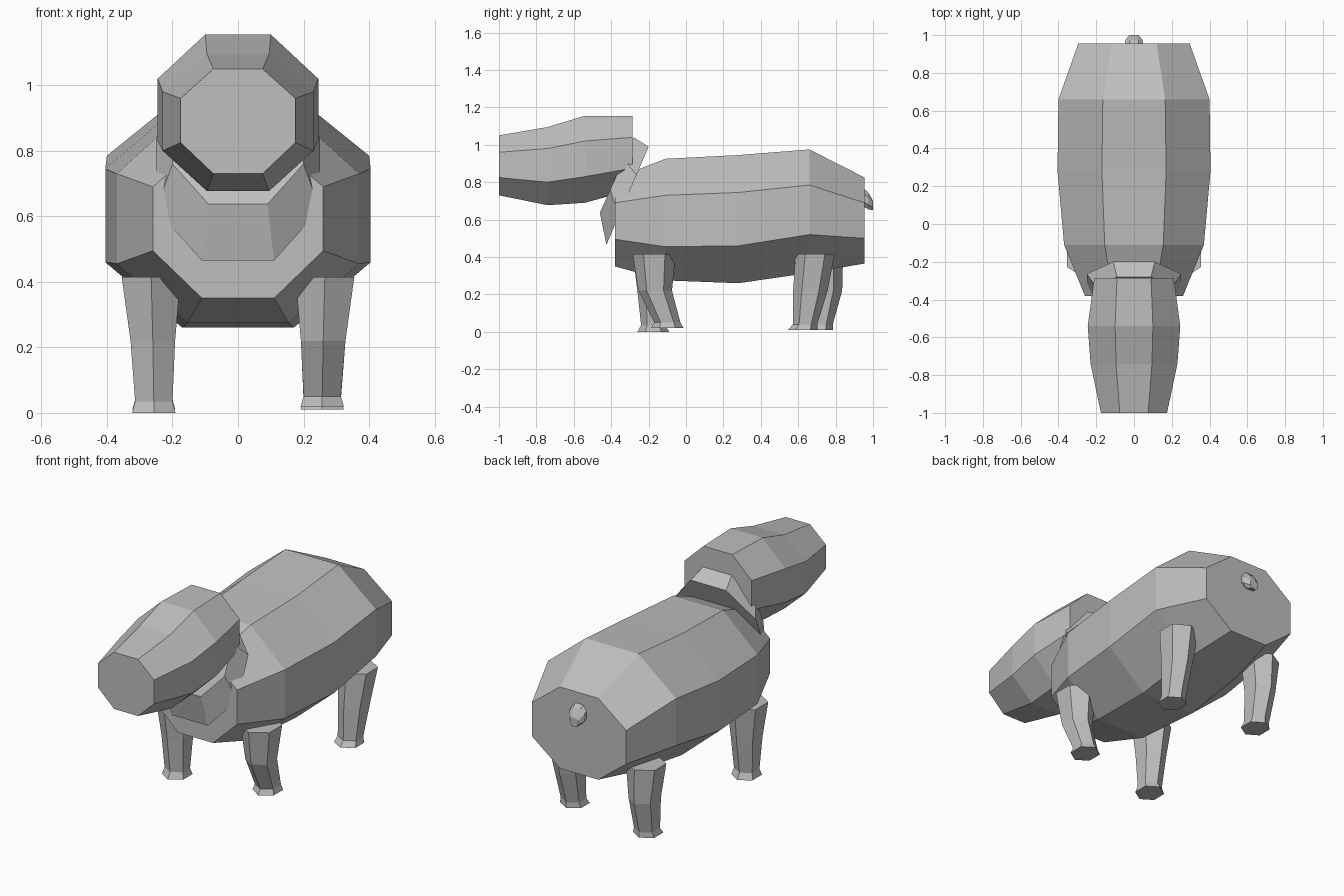
import bpy
import bmesh
from math import sin, cos, pi

cube = bpy.data.objects.get("Cube")
if cube:
    bpy.data.objects.remove(cube, do_unlink=True)

grey = bpy.data.materials.new("plain grey")
grey.use_nodes = True
colour = (0.52, 0.52, 0.52, 1)
grey.diffuse_color = colour
grey.node_tree.nodes["Principled BSDF"].inputs["Base Color"].default_value = colour


def loft(name, rings):
    """Skin a list of equal-sized point rings and cap both ends."""
    bm = bmesh.new()
    rows = [[bm.verts.new(p) for p in ring] for ring in rings]
    count = len(rows[0])
    for a, b in zip(rows, rows[1:]):
        for i in range(count):
            j = (i + 1) % count
            bm.faces.new((a[i], a[j], b[j], b[i]))
    bm.faces.new(rows[0])
    bm.faces.new(rows[-1])
    bmesh.ops.recalc_face_normals(bm, faces=bm.faces)
    mesh = bpy.data.meshes.new(name)
    bm.to_mesh(mesh)
    bm.free()
    mesh.materials.append(grey)
    obj = bpy.data.objects.new(name, mesh)
    bpy.context.collection.objects.link(obj)
    return obj


def octagon(y, flat, wide, top, upper, lower, bottom, lean=0):
    """Mirrored eight-sided section across y, leaning back with height."""
    half = [(flat, top), (wide, upper), (wide, lower), (flat, bottom)]
    outline = half + [(-x, z) for x, z in reversed(half)]
    middle = (top + bottom) / 2
    return [(x, y + lean * (z - middle), z) for x, z in outline]


def hexagon(x, y, z, rx, ry):
    """Horizontal six-sided section with corners to front and back."""
    return [(x + rx * sin(i * pi / 3) / sin(pi / 3), y + ry * cos(i * pi / 3), z)
            for i in range(6)]


# Barrel body, front to rump
loft("body", [octagon(*s) for s in (
    (-0.38, 0.11, 0.26, 0.82, 0.69, 0.495, 0.35),
    (-0.11, 0.155, 0.37, 0.925, 0.73, 0.455, 0.275),
    (0.28, 0.17, 0.405, 0.945, 0.745, 0.46, 0.26),
    (0.66, 0.165, 0.40, 0.975, 0.785, 0.52, 0.315),
    (0.955, 0.12, 0.295, 0.825, 0.69, 0.50, 0.365))])

# Head, snout to nape
loft("head", [octagon(*s) for s in (
    (-1.0, 0.075, 0.175, 1.05, 0.96, 0.825, 0.73),
    (-0.74, 0.095, 0.23, 1.095, 0.98, 0.80, 0.677),
    (-0.54, 0.10, 0.245, 1.155, 1.02, 0.83, 0.69),
    (-0.285, 0.09, 0.21, 1.155, 1.04, 0.875, 0.76))])

# Tilted neck
loft("neck", [octagon(*s) for s in (
    (-0.37, 0.09, 0.20, 1.04, 0.92, 0.76, 0.637, 0.45),
    (-0.3125, 0.11, 0.25, 0.99, 0.84, 0.62, 0.465, 0.43))])

# Stub tail
loft("tail", [octagon(*s) for s in (
    (0.94, 0.025, 0.05, 0.775, 0.745, 0.70, 0.675),
    (0.975, 0.022, 0.045, 0.745, 0.72, 0.68, 0.655),
    (1.0, 0.012, 0.025, 0.70, 0.69, 0.665, 0.65))])

# Legs: each level is height, y centre, y radius, from hip to sole
widths = ((0.265, 0.09), (0.26, 0.068), (0.257, 0.057), (0.257, 0.066))
legs = {
    "front_left_leg": (1, ((0.415, -0.17, 0.115), (0.22, -0.165, 0.09),
                           (0.05, -0.10, 0.07), (0.02, -0.10, 0.087))),
    "front_right_leg": (-1, ((0.415, -0.17, 0.115), (0.22, -0.17, 0.09),
                             (0.035, -0.175, 0.065), (0, -0.175, 0.085))),
    "rear_left_leg": (1, ((0.415, 0.69, 0.105), (0.22, 0.665, 0.092),
                          (0.04, 0.637, 0.065), (0.01, 0.625, 0.08))),
    "rear_right_leg": (-1, ((0.415, 0.735, 0.105), (0.22, 0.74, 0.095),
                            (0.04, 0.715, 0.07), (0.01, 0.705, 0.082))),
}
for name, (side, levels) in legs.items():
    loft(name, [hexagon(side * x, y, z, rx, ry)
                for (x, rx), (z, y, ry) in zip(widths, levels)])
